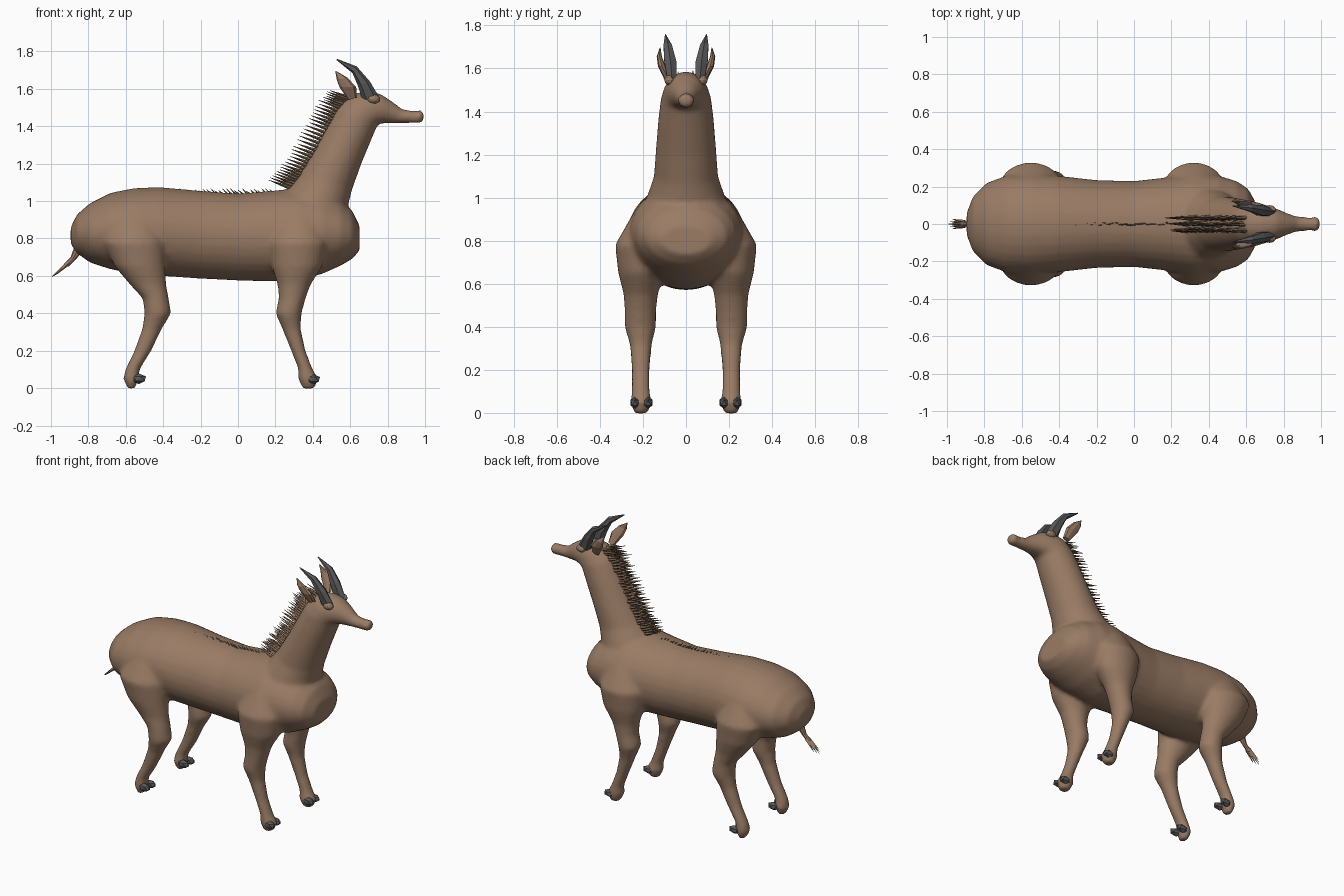
import bpy, bmesh, math, random
from mathutils import Vector, Matrix

random.seed(4)
cube = bpy.data.objects.get("Cube")
if cube:
    bpy.data.objects.remove(cube)


def material(name, color):
    mat = bpy.data.materials.new(name)
    mat.use_nodes = True
    mat.diffuse_color = (*color, 1)
    shader = next(n for n in mat.node_tree.nodes if n.type == "BSDF_PRINCIPLED")
    shader.inputs["Base Color"].default_value = (*color, 1)
    return mat


coat = material("tan_coat", (0.32, 0.20, 0.13))
mane_brown = material("mane_brown", (0.21, 0.135, 0.085))
horn_grey = material("horn_grey", (0.10, 0.10, 0.105))


def loft(bm, rings, sides=28):
    """Closed tube; each ring is two opposite points (x, z), half width and y."""
    loops = []
    for xa, za, xb, zb, width, y in rings:
        centre = Vector(((xa + xb) / 2, y, (za + zb) / 2))
        half = Vector(((xb - xa) / 2, 0, (zb - za) / 2))
        loop = []
        for i in range(sides):
            angle = math.tau * i / sides
            offset = half * math.cos(angle) + Vector((0, width * math.sin(angle), 0))
            loop.append(bm.verts.new(centre + offset))
        loops.append(loop)
    faces = [bm.faces.new(loops[0]), bm.faces.new(loops[-1])]
    for low, high in zip(loops, loops[1:]):
        for i in range(sides):
            j = (i + 1) % sides
            faces.append(bm.faces.new((low[i], low[j], high[j], high[i])))
    bmesh.ops.recalc_face_normals(bm, faces=faces)


def spike(bm, base, tip, radius, sides=4):
    """Slim cone from base to tip."""
    base, tip = Vector(base), Vector(tip)
    axis = tip - base
    turn = axis.to_track_quat("Z", "Y").to_matrix().to_4x4()
    bmesh.ops.create_cone(bm, cap_ends=True, segments=sides, radius1=radius,
                          radius2=0.001, depth=axis.length,
                          matrix=Matrix.Translation((base + tip) / 2) @ turn)


def ball(bm, centre, size, detail):
    scale = Matrix.Diagonal((*size, 1))
    bmesh.ops.create_icosphere(bm, subdivisions=detail, radius=1,
                               matrix=Matrix.Translation(centre) @ scale)


def finish(bm, name, mat):
    mesh = bpy.data.meshes.new(name)
    bm.to_mesh(mesh)
    bm.free()
    mesh.materials.append(mat)
    obj = bpy.data.objects.new(name, mesh)
    bpy.context.collection.objects.link(obj)
    return obj


# Torso: x, top, bottom, half width
torso = [(-.895, .86, .77, .06), (-.86, .93, .72, .15), (-.79, .99, .67, .22),
         (-.68, 1.045, .635, .26), (-.55, 1.07, .61, .27), (-.42, 1.075, .60, .26),
         (-.2, 1.055, .585, .235), (0, 1.04, .575, .23), (.18, 1.055, .57, .25),
         (.32, 1.07, .575, .27), (.45, 1.05, .61, .26), (.55, 1.0, .655, .23),
         (.61, .95, .69, .19), (.65, .87, .735, .12)]

# Neck and head: back point, front point, half width
neck = [(.22, .85, .60, .80, .20), (.24, 1.03, .585, .96, .185),
        (.32, 1.13, .61, 1.06, .15), (.40, 1.26, .66, 1.2, .14),
        (.47, 1.39, .71, 1.32, .13), (.53, 1.5, .75, 1.415, .118),
        (.60, 1.57, .77, 1.415, .105), (.68, 1.588, .785, 1.415, .092),
        (.76, 1.575, .80, 1.415, .075), (.83, 1.53, .83, 1.415, .054),
        (.88, 1.49, .88, 1.415, .040), (.95, 1.484, .95, 1.415, .036),
        (.972, 1.49, .972, 1.412, .042), (.995, 1.475, .995, 1.43, .027)]

# Legs share heights, half widths and stance; only the x ranges differ
levels = [(.92, .06, .19), (.78, .125, .205), (.65, .105, .21), (.55, .08, .21),
          (.48, .074, .212), (.40, .074, .212), (.32, .052, .21), (.20, .042, .21),
          (.10, .043, .21), (.05, .05, .208), (-.003, .033, .21)]
fore_x = [(.24, .42), (.16, .48), (.18, .45), (.212, .387), (.218, .362), (.20, .34),
          (.235, .335), (.283, .362), (.322, .40), (.32, .43), (.345, .41)]
hind_x = [(-.65, -.45), (-.72, -.39), (-.66, -.39), (-.575, -.383), (-.51, -.37),
          (-.50, -.357), (-.512, -.405), (-.555, -.462), (-.603, -.525),
          (-.615, -.53), (-.59, -.55)]

bm = bmesh.new()
loft(bm, [(x, top, x, low, width, 0) for x, top, low, width in torso])
loft(bm, [(*ring, 0) for ring in neck])
for side in (-1, 1):
    for spans in (fore_x, hind_x):
        loft(bm, [(a, z, b, z, width, side * y)
                  for (a, b), (z, width, y) in zip(spans, levels)])
body = finish(bm, "body", coat)
remesh = body.modifiers.new("Fuse", "REMESH")
remesh.mode = "VOXEL"
remesh.voxel_size = 0.0125
remesh.use_smooth_shade = True
smooth = body.modifiers.new("Soften", "SMOOTH")
smooth.factor = 0.5
smooth.iterations = 12

for side, label in ((-1, "right"), (1, "left")):
    # Swept-back horn
    bm = bmesh.new()
    loft(bm, [(.665, 1.54, .755, 1.555, .025, side * .065),
              (.64, 1.62, .705, 1.64, .032, side * .073),
              (.612, 1.685, .635, 1.72, .022, side * .085),
              (.525, 1.755, .53, 1.76, .002, side * .096)], 6)
    finish(bm, label + "_horn", horn_grey)

    # Pointed leaf-shaped ear
    bm = bmesh.new()
    loft(bm, [(.59, 1.54, .635, 1.555, .015, side * .085),
              (.542, 1.61, .632, 1.61, .018, side * .112),
              (.528, 1.65, .585, 1.66, .012, side * .124),
              (.52, 1.695, .523, 1.697, .002, side * .12)], 8)
    finish(bm, label + "_ear", coat)

    # Brow lump under the horn
    bm = bmesh.new()
    ball(bm, (.725, side * .075, 1.545), (.035, .026, .025), 2)
    finish(bm, label + "_brow", coat)

    # Cloven hooves
    for x, height, place in ((.40, .047, "front"), (-.53, .05, "hind")):
        bm = bmesh.new()
        for toe in (-.03, .03):
            ball(bm, (x, side * .207 + toe, height), (.043, .024, .028), 1)
        finish(bm, place + "_" + label + "_hoof", horn_grey)

# Neck mane: three rows of swept-back bristles
bm = bmesh.new()
path = [Vector(p) for p in ((.27, 1.07), (.34, 1.15), (.41, 1.26),
                            (.48, 1.39), (.54, 1.5), (.60, 1.56))]
per_row = 34
for row in (-.032, 0, .032):
    for i in range(per_row):
        place = i / per_row * (len(path) - 1)
        k = int(place)
        x, z = path[k].lerp(path[k + 1], place - k)
        reach = random.uniform(.065, .11)
        y = row + random.uniform(-.006, .006)
        spike(bm, (x + .01, y, z), (x - reach, y, z + reach * .4), .011)
finish(bm, "neck_mane", mane_brown)

# Low bristles along the spine
bm = bmesh.new()
for i in range(24):
    x = -.28 + i * .021
    y = random.uniform(-.008, .008)
    spike(bm, (x, y, 1.03), (x - .035, y, random.uniform(1.055, 1.07)), .006)
finish(bm, "spine_bristles", mane_brown)

# Thin tail with a split tuft
bm = bmesh.new()
loft(bm, [(-.87, .77, -.83, .73, .022, 0), (-.895, .70, -.87, .685, .012, 0),
          (-.93, .665, -.905, .65, .014, 0)], 8)
for i in range(-2, 3):
    spike(bm, (-.905, i * .005, .67),
          (-.995 + abs(i) * .012, i * .013, .595 + abs(i) * .006), .012)
finish(bm, "tail", coat)
